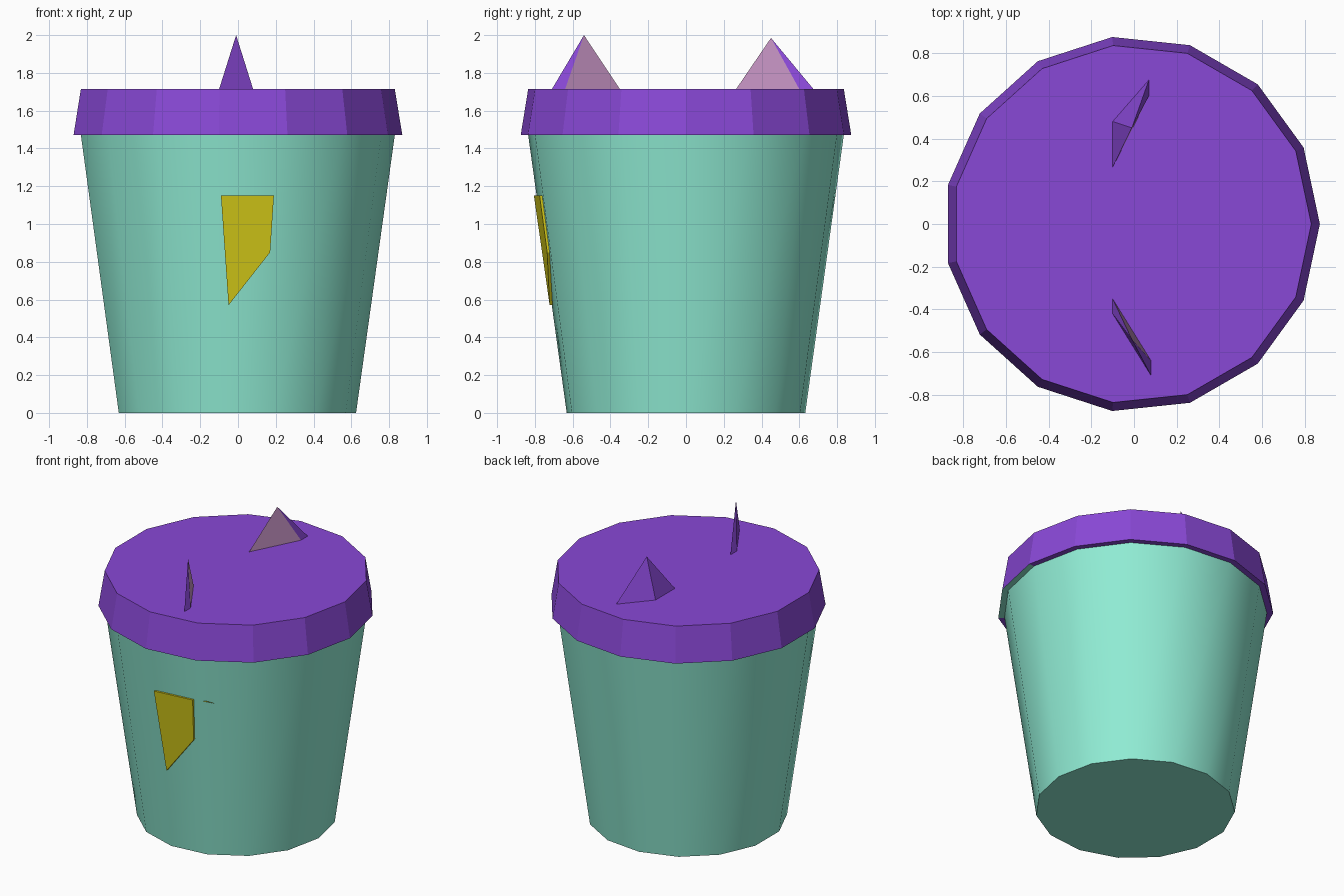
import bpy
import bmesh
from math import cos, sin, radians, tau

if "Cube" in bpy.data.objects:
    bpy.data.objects.remove(bpy.data.objects["Cube"])

SIDES = 15
CX = -0.01


def material(name, rgb):
    m = bpy.data.materials.new(name)
    m.diffuse_color = (*rgb, 1)
    m.use_nodes = True
    m.node_tree.nodes["Principled BSDF"].inputs["Base Color"].default_value = m.diffuse_color
    return m


TEAL = material("teal", (0.28, 0.84, 0.66))
PURPLE = material("purple", (0.25, 0.065, 0.67))
YELLOW = material("yellow", (0.70, 0.62, 0.01))
PINK = material("pink", (0.62, 0.32, 0.60))


def make_object(name, bm, mats):
    bmesh.ops.recalc_face_normals(bm, faces=bm.faces)
    me = bpy.data.meshes.new(name)
    bm.to_mesh(me)
    bm.free()
    for m in mats:
        me.materials.append(m)
    ob = bpy.data.objects.new(name, me)
    bpy.context.collection.objects.link(ob)
    return ob


def lathe(profile):
    """Stack of 15-sided rings joined by quads; returns bmesh, rings, bands."""
    bm = bmesh.new()
    rings = [[bm.verts.new((CX + r * cos(tau * i / SIDES), r * sin(tau * i / SIDES), z))
              for i in range(SIDES)] for r, z in profile]
    bands = [[bm.faces.new((a[i], a[(i + 1) % SIDES], b[(i + 1) % SIDES], b[i]))
              for i in range(SIDES)] for a, b in zip(rings, rings[1:])]
    return bm, rings, bands


def solid(name, points, faces, mats, accents=()):
    bm = bmesh.new()
    vs = [bm.verts.new(p) for p in points]
    for k, f in enumerate(faces):
        bm.faces.new([vs[i] for i in f]).material_index = int(k in accents)
    return make_object(name, bm, mats)


# Tapered cup with smooth wall and flat bottom
bm, rings, bands = lathe([(0.635, 0), (0.84, 1.47)])
bm.faces.new(rings[0])
cup = make_object("cup_body", bm, [TEAL])
bpy.context.view_layer.objects.active = cup
cup.select_set(True)
bpy.ops.object.shade_smooth_by_angle(angle=radians(40))

# Faceted lid: underside ledge, sloping rim, flat top
bm, rings, bands = lathe([(0.84, 1.47), (0.88, 1.47), (0.84, 1.715)])
bm.faces.new(rings[-1])
for i in (13, 14):  # ledge pieces in the cup colour
    bands[0][i].material_index = 1
make_object("lid", bm, [PURPLE, TEAL])

# Ears: slim four-sided pyramids with a pink inner face
ears = {
    "ear_back": [(-0.10, 0.265), (0.07, 0.60), (0.07, 0.675), (-0.10, 0.48), (-0.01, 0.45, 1.985)],
    "ear_front": [(-0.10, -0.35), (0.08, -0.64), (0.08, -0.71), (-0.10, -0.42), (-0.01, -0.54, 2.0)],
}
for name, pts in ears.items():
    base = [(x, y, 1.714) for x, y in pts[:4]]
    solid(name, base + [pts[4]],
          [(0, 1, 4), (1, 2, 4), (2, 3, 4), (3, 0, 4), (3, 2, 1, 0)],
          [PURPLE, PINK], accents=(0,))

# Yellow tag hugging the front wall, with a thin pointed flap along its top
front = [(-0.09, -0.805, 1.15), (0.19, -0.775, 1.15), (0.17, -0.735, 0.85), (-0.05, -0.722, 0.57)]
back = [(x, y + 0.05, z) for x, y, z in front]
solid("front_tag", front + back,
      [(0, 1, 2, 3), (7, 6, 5, 4)] + [(i, i + 4, (i + 1) % 4 + 4, (i + 1) % 4) for i in range(4)],
      [YELLOW])
solid("tag_flap", [front[0], (0.35, -0.735, 1.15), (0.19, -0.74, 1.15)], [(0, 1, 2)], [YELLOW])
